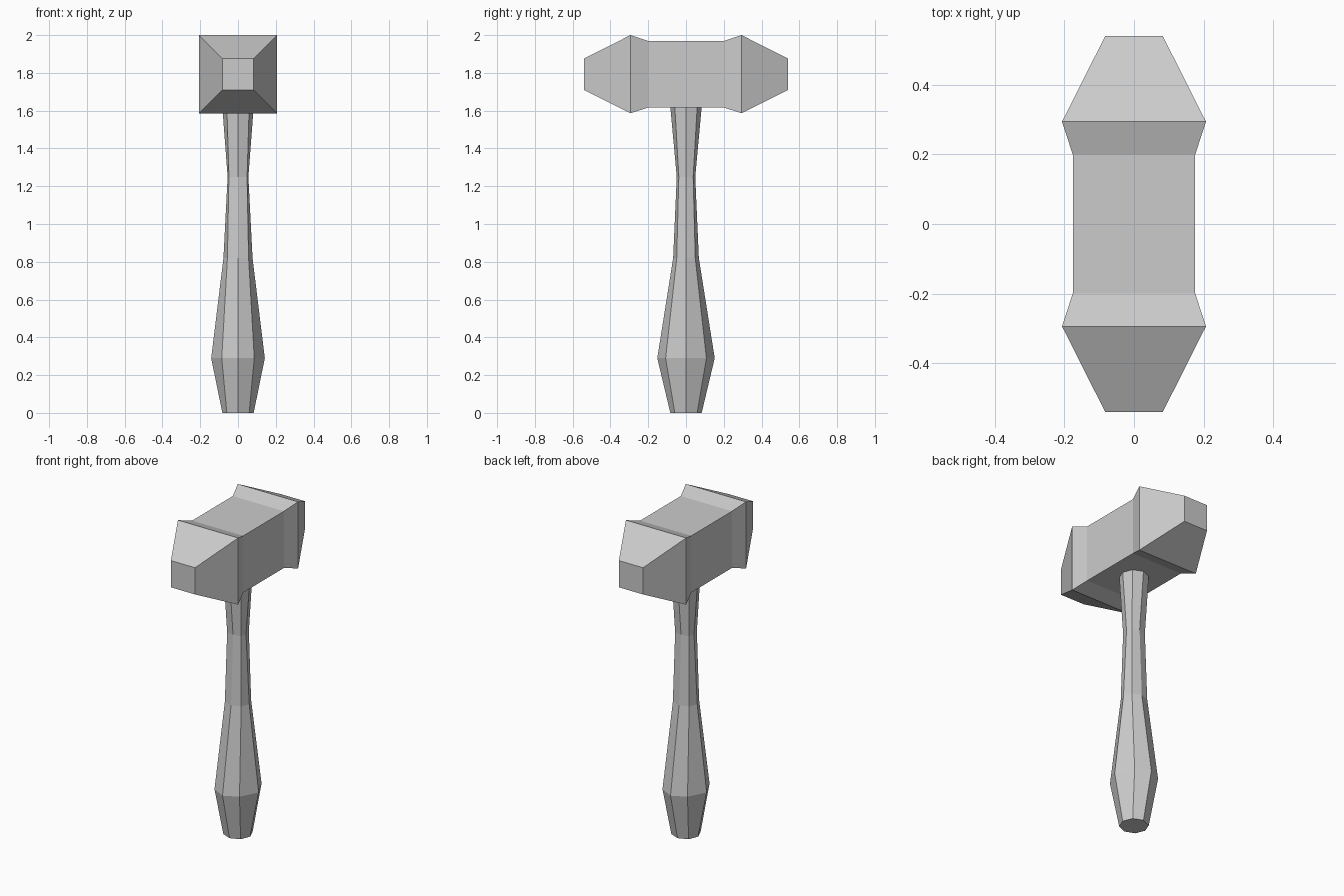
import bpy, bmesh

if "Cube" in bpy.data.objects:
    bpy.data.objects.remove(bpy.data.objects["Cube"])


def loft(name, rings):
    """Skin a list of equal-length closed rings and cap both ends."""
    bm = bmesh.new()
    loops = [[bm.verts.new(p) for p in ring] for ring in rings]
    n = len(loops[0])
    for a, b in zip(loops, loops[1:]):
        for i in range(n):
            j = (i + 1) % n
            bm.faces.new((a[i], a[j], b[j], b[i]))
    bm.faces.new(loops[0])
    bm.faces.new(loops[-1])
    bmesh.ops.recalc_face_normals(bm, faces=bm.faces)
    mesh = bpy.data.meshes.new(name)
    bm.to_mesh(mesh)
    bm.free()
    obj = bpy.data.objects.new(name, mesh)
    bpy.context.collection.objects.link(obj)
    return obj


def square(y, h, zc=1.793):
    return [(-h, y, zc - h), (h, y, zc - h), (h, y, zc + h), (-h, y, zc + h)]


def octagon(z, ax, ay, dx, dy):
    # points on the axes (ax, ay) alternate with diagonal points (dx, dy)
    return [(ax, 0, z), (dx, dy, z), (0, ay, z), (-dx, dy, z),
            (-ax, 0, z), (-dx, -dy, z), (0, -ay, z), (dx, -dy, z)]


# Hammer head: square sections mirrored front to back
half = [(0.54, 0.083), (0.294, 0.207), (0.20, 0.176)]
profile = [(-y, h) for y, h in half] + [(y, h) for y, h in reversed(half)]
loft("hammer_head", [square(y, h) for y, h in profile])

# Handle: eight-sided grip, swelling low and waisted high
loft("handle", [octagon(*r) for r in [
    (0.00, 0.083, 0.083, 0.059, 0.059),
    (0.29, 0.142, 0.152, 0.086, 0.108),
    (0.82, 0.077, 0.068, 0.056, 0.049),
    (1.25, 0.055, 0.049, 0.048, 0.038),
    (1.62, 0.083, 0.083, 0.059, 0.059),
]])
